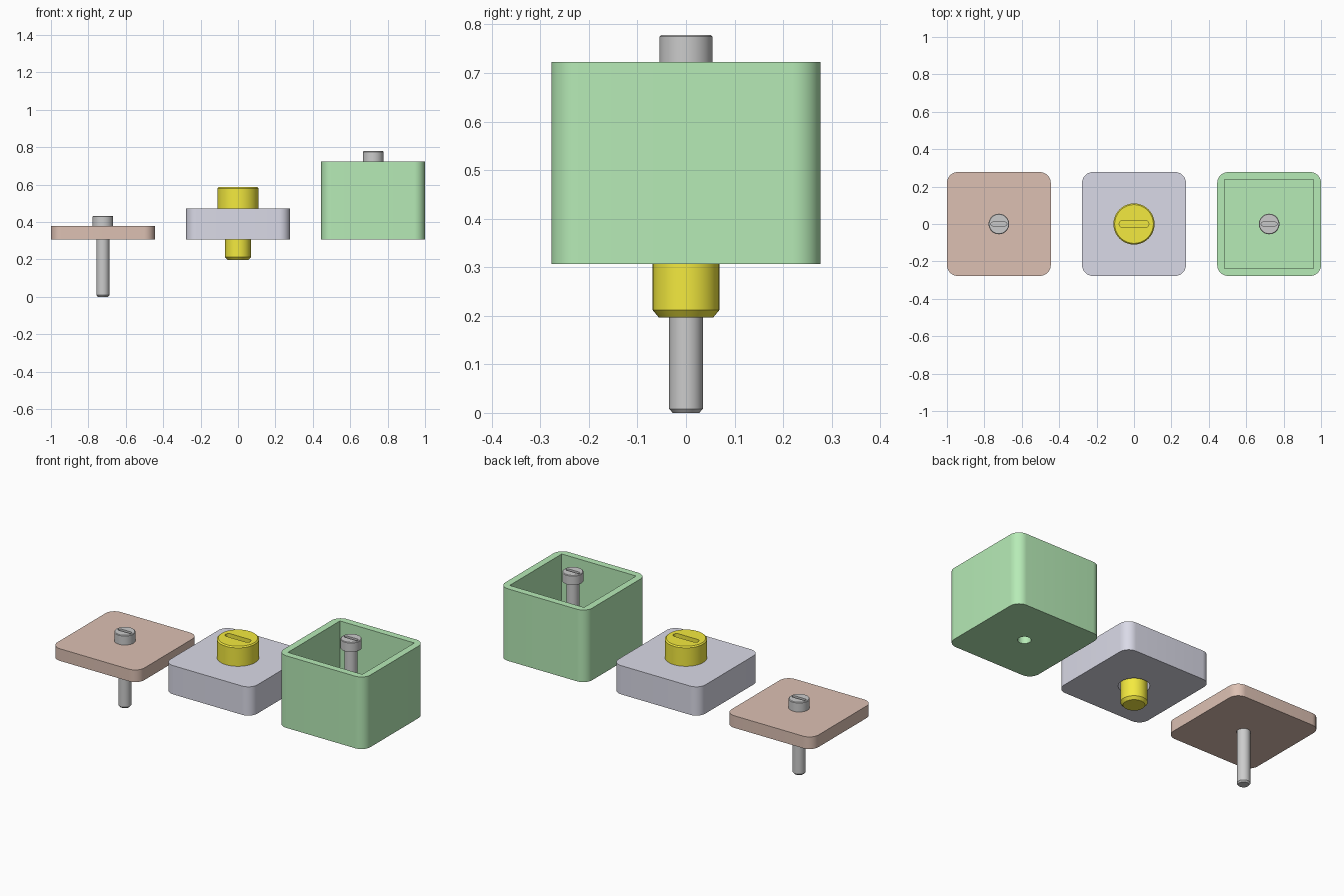
import bpy, bmesh, math

if "Cube" in bpy.data.objects:
    bpy.data.objects.remove(bpy.data.objects["Cube"])


def material(name, rgb):
    m = bpy.data.materials.new(name)
    m.diffuse_color = (*rgb, 1)
    m.use_nodes = True
    m.node_tree.nodes["Principled BSDF"].inputs["Base Color"].default_value = m.diffuse_color
    return m


def rounded(w, d, r, n=12):
    """Rounded rectangle outline; r = half width gives a stadium or circle."""
    pts = []
    for k, (sx, sy) in enumerate([(1, 1), (-1, 1), (-1, -1), (1, -1)]):
        cx, cy = sx * (w / 2 - r), sy * (d / 2 - r)
        for i in range(n + 1 if r else 1):
            a = math.pi / 2 * (k + i / n)
            pts.append((cx + r * math.cos(a), cy + r * math.sin(a)))
    return pts


def finish(name, bm, x, mat):
    bmesh.ops.remove_doubles(bm, verts=bm.verts, dist=1e-5)
    bmesh.ops.recalc_face_normals(bm, faces=bm.faces)
    me = bpy.data.meshes.new(name)
    bm.to_mesh(me)
    bm.free()
    ob = bpy.data.objects.new(name, me)
    ob.location.x = x
    bpy.context.collection.objects.link(ob)
    if mat:
        me.materials.append(mat)
    return ob


def stack(name, rings, x, mat=None):
    """Skin a list of (outline, z) rings and cap both ends."""
    bm = bmesh.new()
    loops = [[bm.verts.new((px, py, z)) for px, py in o] for o, z in rings]
    for a, b in zip(loops, loops[1:]):
        for i in range(len(a)):
            j = (i + 1) % len(a)
            bm.faces.new((a[i], a[j], b[j], b[i]))
    bm.faces.new(loops[0][::-1])
    bm.faces.new(loops[-1])
    return finish(name, bm, x, mat)


def prism(name, outline, z0, z1, x, mat=None):
    return stack(name, [(outline, z0), (outline, z1)], x, mat)


def activate(ob):
    bpy.ops.object.select_all(action='DESELECT')
    ob.select_set(True)
    bpy.context.view_layer.objects.active = ob


def cut(ob, outline, z0, z1):
    c = prism("cutter", outline, z0, z1, ob.location.x)
    bpy.context.view_layer.update()
    m = ob.modifiers.new("cut", 'BOOLEAN')
    m.operation, m.object, m.solver = 'DIFFERENCE', c, 'EXACT'
    activate(ob)
    bpy.ops.object.modifier_apply(modifier=m.name)
    bpy.data.objects.remove(c, do_unlink=True)


def smooth(ob):
    activate(ob)
    bpy.ops.object.shade_smooth_by_angle(angle=math.radians(30))


def circle(r):
    return rounded(2 * r, 2 * r, r)


def screw(name, x, bottom, seat, r, head_r, head_h, tip, slot, mat=None):
    top, c = seat + head_h, head_r * 0.06
    profile = [(r - tip, bottom), (r, bottom + tip * 1.2), (r, seat),
               (head_r, seat), (head_r, top - c), (head_r - c, top)]
    ob = stack(name, [(circle(pr), z) for pr, z in profile], x, mat)
    length, width, depth = slot
    cut(ob, rounded(length, width, width / 2), top - depth, top + 0.05)
    smooth(ob)


brown = material("brown", (0.72, 0.53, 0.45))
lavender = material("lavender", (0.70, 0.70, 0.80))
green = material("green", (0.47, 0.83, 0.47))
yellow = material("yellow", (0.90, 0.82, 0.05))

SIZE, BASE = 0.555, 0.307
X = 1 - SIZE / 2
outline = rounded(SIZE, SIZE, 0.058)

# Square blocks with screw holes
for name, x, top, hole, mat in [("thin_plate", -X, 0.377, 0.036, brown),
                                ("thick_plate", 0, 0.473, 0.08, lavender),
                                ("open_box", X, 0.723, 0.0345, green)]:
    block = prism(name, outline, BASE, top, x, mat)
    if name == "open_box":
        cut(block, rounded(0.475, 0.475, 0), BASE + 0.04, top + 0.1)
    cut(block, circle(hole), BASE - 0.1, top + 0.1)
    smooth(block)

# Slotted screws
small = dict(r=0.0345, head_r=0.055, head_h=0.055, tip=0.007,
             slot=(0.086, 0.019, 0.022))
screw("plate_screw", -X, 0.0, 0.377, **small)
screw("box_screw", X, 0.346, 0.723, **small)
screw("large_screw", 0, 0.196, 0.473, 0.0685, 0.11, 0.113, 0.013,
      (0.158, 0.038, 0.04), yellow)
